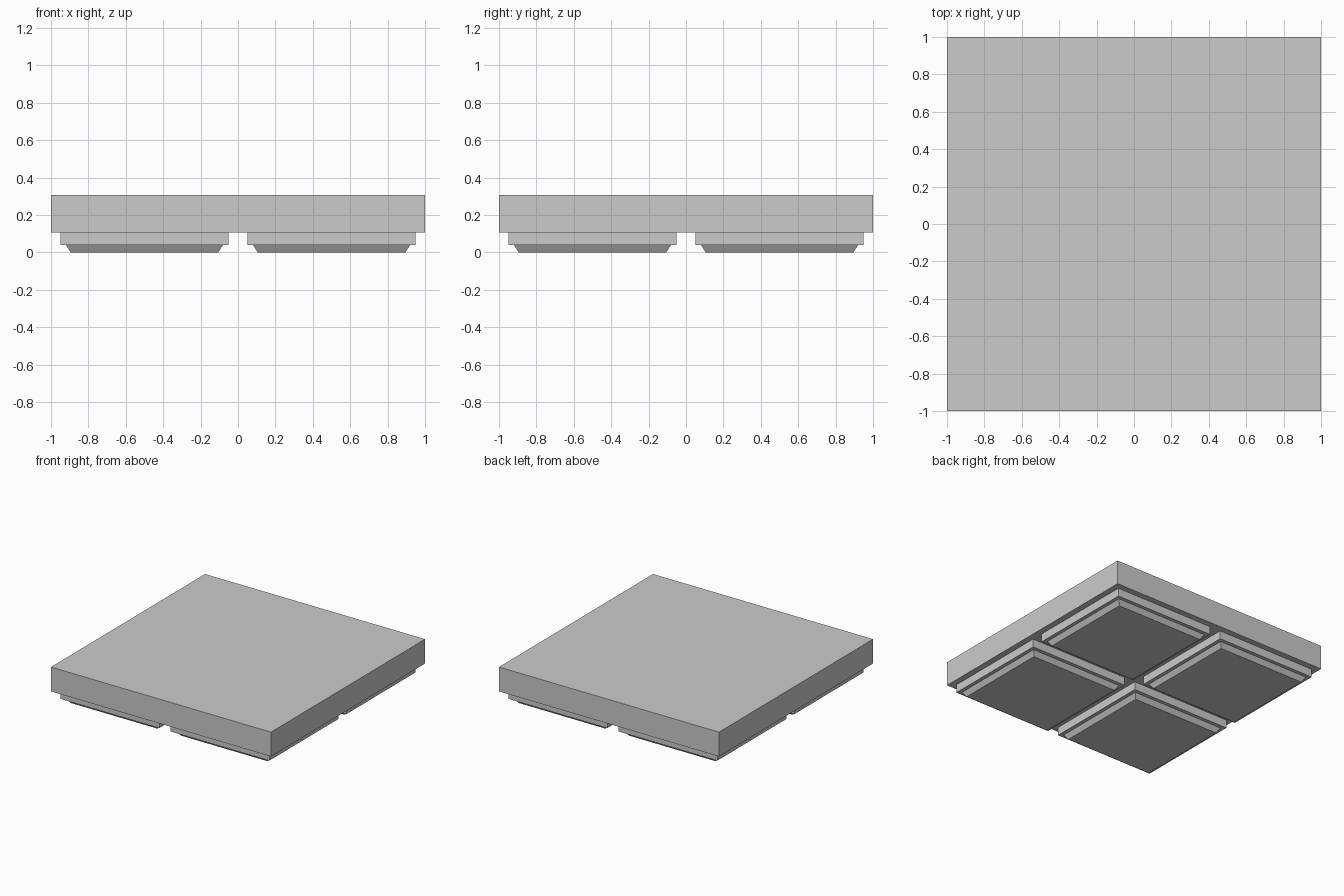
import bpy, bmesh

if "Cube" in bpy.data.objects:
    bpy.data.objects.remove(bpy.data.objects["Cube"])

SLAB_BOTTOM, SLAB_TOP = 0.107, 0.307


def stepped_block(name, cx, cy, sections):
    """Solid made of stacked square sections given as (half width, z)."""
    bm = bmesh.new()
    rings = []
    for h, z in sections:
        corners = ((-h, -h), (h, -h), (h, h), (-h, h))
        rings.append([bm.verts.new((x, y, z)) for x, y in corners])
    for low, high in zip(rings, rings[1:]):
        for i in range(4):
            j = (i + 1) % 4
            bm.faces.new((low[i], low[j], high[j], high[i]))
    bm.faces.new(rings[0][::-1])
    bm.faces.new(rings[-1])
    bmesh.ops.recalc_face_normals(bm, faces=bm.faces)
    mesh = bpy.data.meshes.new(name)
    bm.to_mesh(mesh)
    bm.free()
    obj = bpy.data.objects.new(name, mesh)
    obj.location = (cx, cy, 0)
    bpy.context.collection.objects.link(obj)
    return obj


# Top slab
stepped_block("slab", 0, 0, [(1.0, SLAB_BOTTOM), (1.0, SLAB_TOP)])

# Four feet: tapered pad, flat ledge, straight block
foot = [(0.395, 0.0), (0.42, 0.04), (0.45, 0.04), (0.45, SLAB_BOTTOM)]
for side_y, y in (("front", -0.5), ("back", 0.5)):
    for side_x, x in (("left", -0.5), ("right", 0.5)):
        stepped_block(f"{side_y}_{side_x}_foot", x, y, foot)
